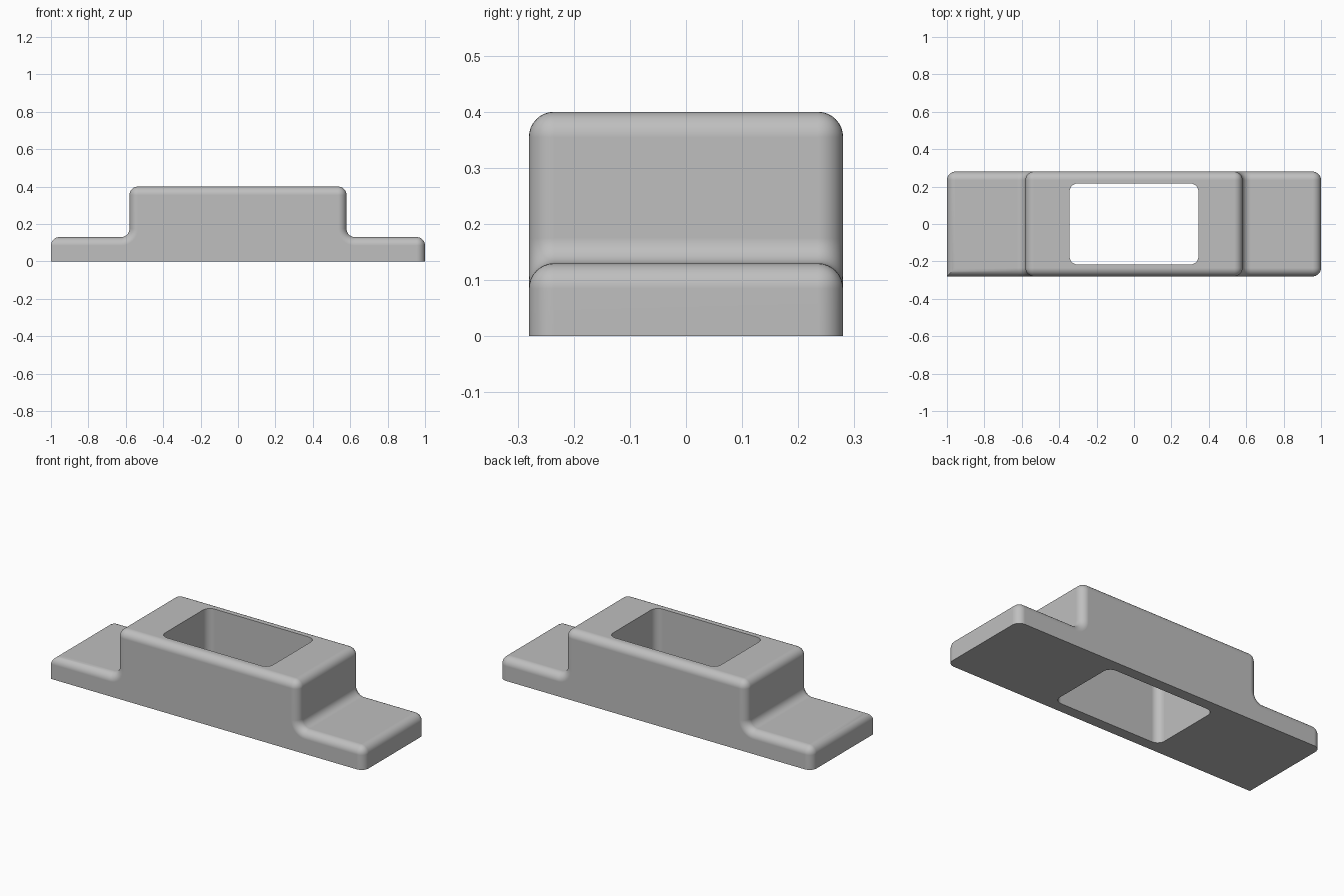
import bpy, bmesh, math

if "Cube" in bpy.data.objects:
    bpy.data.objects.remove(bpy.data.objects["Cube"], do_unlink=True)

HALF_W, HALF_D, STEP = 1.0, 0.28, 0.58   # base half width, half depth, block half width
BASE_H, TOP_H, R = 0.13, 0.40, 0.045     # foot height, block height, edge radius
SEG = 8

grey = bpy.data.materials.new("plain grey")
grey.use_nodes = True
grey.diffuse_color = (0.52, 0.52, 0.52, 1)
grey.node_tree.nodes["Principled BSDF"].inputs["Base Color"].default_value = (0.52, 0.52, 0.52, 1)


def make_object(name, bm):
    bmesh.ops.recalc_face_normals(bm, faces=bm.faces)
    mesh = bpy.data.meshes.new(name)
    bm.to_mesh(mesh)
    bm.free()
    mesh.materials.append(grey)
    obj = bpy.data.objects.new(name, mesh)
    bpy.context.collection.objects.link(obj)
    return obj


def extrude(points, vec):
    bm = bmesh.new()
    face = bm.faces.new([bm.verts.new(p) for p in points])
    new = bmesh.ops.extrude_face_region(bm, geom=[face])["geom"]
    bmesh.ops.translate(bm, vec=vec, verts=[v for v in new if isinstance(v, bmesh.types.BMVert)])
    bmesh.ops.recalc_face_normals(bm, faces=bm.faces)
    return bm


def near(a, b):
    return abs(a - b) < 1e-4


# Stepped profile with a rounded inner corner between foot and block
right = [(HALF_W, 0), (HALF_W, BASE_H)]
for i in range(SEG + 1):
    a = math.radians(270 - 90 * i / SEG)
    right.append((STEP + R + R * math.cos(a), BASE_H + R + R * math.sin(a)))
right.append((STEP, TOP_H))
profile = right + [(-x, z) for x, z in reversed(right)]
bm = extrude([(x, -HALF_D, z) for x, z in profile], (0, 2 * HALF_D, 0))


# Round every outer edge except the bottom rim and one upright end corner
def rounded(edge):
    a, b = (v.co for v in edge.verts)
    if near(a.z, 0) and near(b.z, 0):
        return False
    if near(a.x, b.x) and near(a.x, -HALF_W) and near(a.y, b.y) and a.y < 0:
        return False
    along_depth = not near(a.y, b.y)
    ridge = near(a.z, TOP_H) or near(abs(a.x), HALF_W)
    return ridge if along_depth else True


bmesh.ops.bevel(bm, geom=[e for e in bm.edges if rounded(e)], offset=R,
                offset_type='OFFSET', segments=SEG, profile=0.5, affect='EDGES')
body = make_object("stepped_body", bm)

# Rounded rectangular opening through the block
hx, hy = 0.345, 0.217
bm = extrude([(-hx, -hy, -0.1), (hx, -hy, -0.1), (hx, hy, -0.1), (-hx, hy, -0.1)], (0, 0, 0.7))
uprights = [e for e in bm.edges if not near(e.verts[0].co.z, e.verts[1].co.z)]
bmesh.ops.bevel(bm, geom=uprights, offset=R, offset_type='OFFSET',
                segments=SEG, profile=0.5, affect='EDGES')
cutter = make_object("opening_cutter", bm)
cutter.hide_render = True

cut = body.modifiers.new("opening", 'BOOLEAN')
cut.operation = 'DIFFERENCE'
cut.solver = 'EXACT'
cut.object = cutter
bpy.ops.object.select_all(action='DESELECT')
body.select_set(True)
bpy.context.view_layer.objects.active = body
bpy.ops.object.modifier_apply(modifier=cut.name)
bpy.data.objects.remove(cutter, do_unlink=True)

# Smooth rounds with crisp rims and flat sides
bpy.ops.object.shade_smooth_by_angle(angle=math.radians(30))
flat = body.modifiers.new("flat_sides", 'WEIGHTED_NORMAL')
flat.keep_sharp = True
